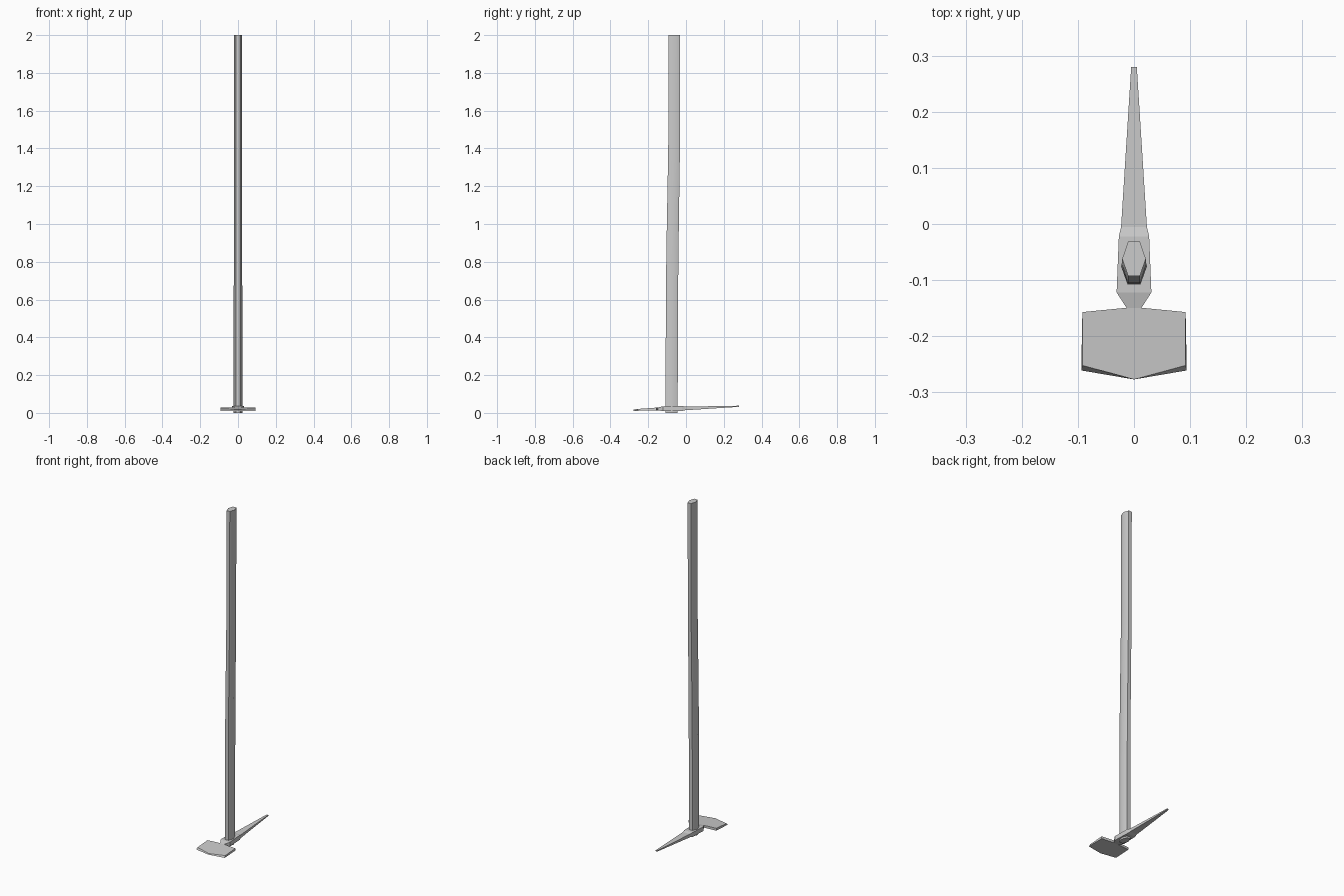
import bpy, math

if "Cube" in bpy.data.objects:
    bpy.data.objects.remove(bpy.data.objects["Cube"])


def loft(name, rings):
    """Skin a list of equal-length rings and cap both ends."""
    n = len(rings[0])
    verts = [p for ring in rings for p in ring]
    faces = [list(range(n))[::-1], [len(verts) - n + i for i in range(n)]]
    for r in range(len(rings) - 1):
        for i in range(n):
            j = (i + 1) % n
            faces.append((r * n + i, r * n + j, (r + 1) * n + j, (r + 1) * n + i))
    mesh = bpy.data.meshes.new(name)
    mesh.from_pydata(verts, [], faces)
    obj = bpy.data.objects.new(name, mesh)
    bpy.context.collection.objects.link(obj)
    # consistent outward normals
    bpy.context.view_layer.objects.active = obj
    bpy.ops.object.select_all(action='DESELECT')
    obj.select_set(True)
    bpy.ops.object.mode_set(mode='EDIT')
    bpy.ops.mesh.select_all(action='SELECT')
    bpy.ops.mesh.normals_make_consistent(inside=False)
    bpy.ops.object.mode_set(mode='OBJECT')
    return obj


# Handle: slightly bent shaft with an elongated hexagonal section
hexagon = [(0.5, 1), (-0.5, 1), (-1, 0), (-0.5, -1), (0.5, -1), (1, 0)]
# z, centre y, half width, half depth
shaft = [(0, -0.076, 0.023, 0.032), (0.5, -0.075, 0.023, 0.032),
         (0.85, -0.072, 0.022, 0.032), (1.4, -0.063, 0.021, 0.031),
         (2, -0.062, 0.021, 0.031)]
loft("handle", [[(x * w, cy + y * d, z) for x, y in hexagon]
                for z, cy, w, d in shaft])
bpy.ops.object.shade_smooth_by_angle(angle=math.radians(45))

# Pick spike, eye and neck: rectangular sections along y
# y, half width, bottom z, top z
head = [(0.28, 0.005, 0.032, 0.038), (-0.005, 0.023, 0.014, 0.033),
        (-0.022, 0.027, 0.010, 0.037), (-0.122, 0.031, 0.010, 0.035),
        (-0.150, 0.013, 0.013, 0.028)]
loft("pick_head", [[(-w, y, lo), (w, y, lo), (w, y, hi), (-w, y, hi)]
                   for y, w, lo, hi in head])

# Broad blade: pointed outline with a bevelled cutting edge
lower = [(0, -0.148, 0.014), (0.092, -0.157, 0.014), (0.094, -0.261, 0.011),
         (0, -0.277, 0.011), (-0.094, -0.261, 0.011), (-0.092, -0.157, 0.014)]
upper = [(0, -0.148, 0.028), (0.092, -0.157, 0.028), (0.092, -0.252, 0.021),
         (0, -0.277, 0.018), (-0.092, -0.252, 0.021), (-0.092, -0.157, 0.028)]
loft("blade", [lower, upper])
